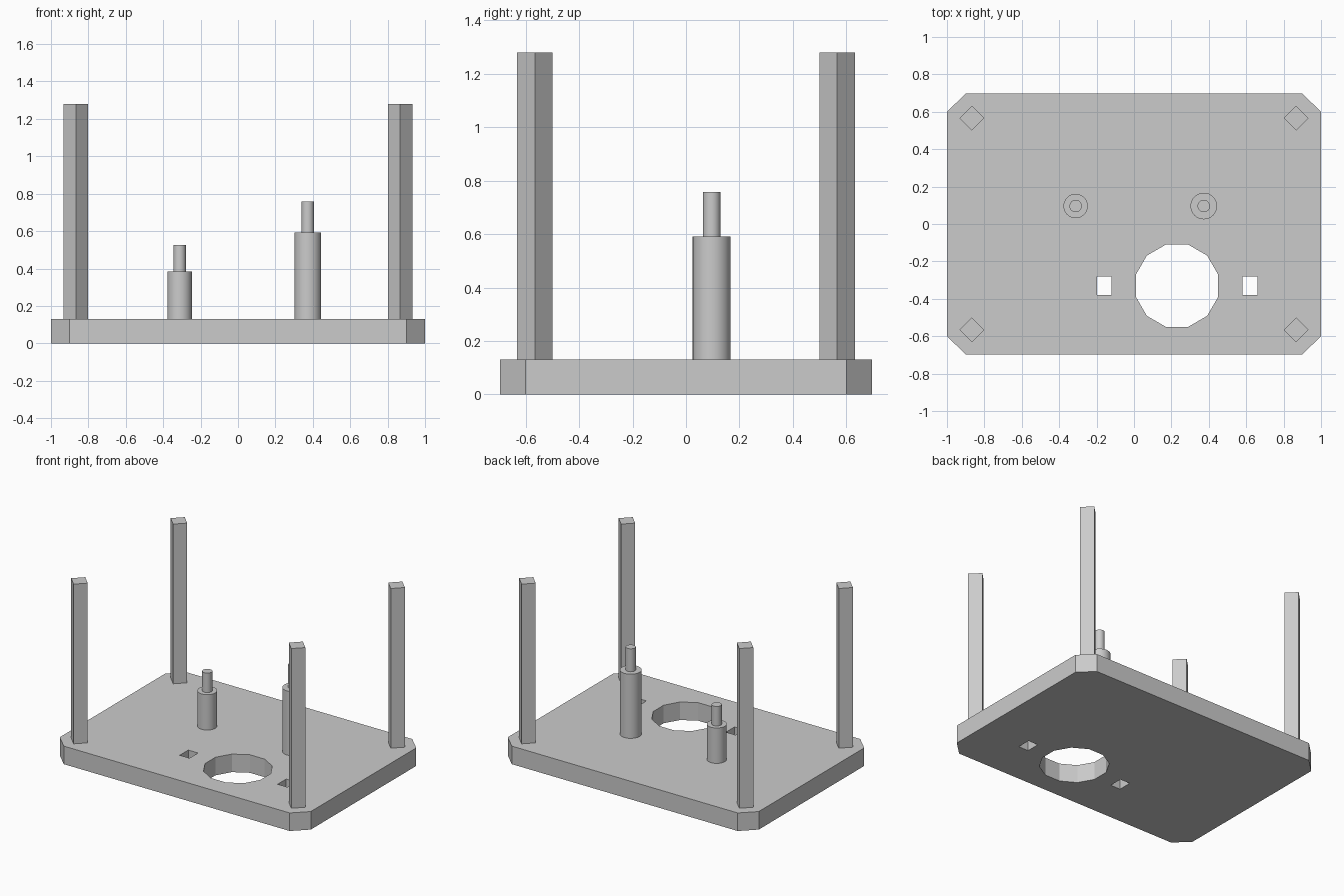
import bpy, bmesh
from math import radians, cos, sin, pi

cube = bpy.data.objects.get("Cube")
if cube:
    bpy.data.objects.remove(cube)

grey = bpy.data.materials.new("plain grey")
grey.use_nodes = True
colour = (0.6, 0.6, 0.6, 1)
grey.diffuse_color = colour
grey.node_tree.nodes["Principled BSDF"].inputs["Base Color"].default_value = colour

PLATE_TOP = 0.13
PEG_Y = 0.096


def prism(name, outline, z0, z1):
    """Extrude a closed counter-clockwise outline from z0 to z1."""
    bm = bmesh.new()
    base = bm.faces.new([bm.verts.new((x, y, z0)) for x, y in outline])
    top = bmesh.ops.extrude_face_region(bm, geom=[base], use_keep_orig=True)["geom"]
    bmesh.ops.translate(bm, vec=(0, 0, z1 - z0),
                        verts=[v for v in top if isinstance(v, bmesh.types.BMVert)])
    bmesh.ops.recalc_face_normals(bm, faces=bm.faces)
    mesh = bpy.data.meshes.new(name)
    bm.to_mesh(mesh)
    bm.free()
    mesh.materials.append(grey)
    obj = bpy.data.objects.new(name, mesh)
    bpy.context.collection.objects.link(obj)
    return obj


def ring(x, y, radius, sides, turn=0.0):
    angles = [turn + 2 * pi * i / sides for i in range(sides)]
    return [(x + radius * cos(a), y + radius * sin(a)) for a in angles]


def rectangle(x, y, hx, hy):
    return [(x - hx, y - hy), (x + hx, y - hy), (x + hx, y + hy), (x - hx, y + hy)]


# Base plate with chamfered corners
plate = prism("base_plate", [(-0.9, -0.697), (0.9, -0.697), (1, -0.6), (1, 0.6),
                             (0.9, 0.697), (-0.9, 0.697), (-1, 0.6), (-1, -0.6)],
              0, PLATE_TOP)

# Openings: a twelve-sided hole between two small slots
hole_x, hole_y = 0.23, -0.33
openings = [ring(hole_x, hole_y, 0.228, 12, radians(15))]
openings += [rectangle(hole_x + s * 0.39, hole_y, 0.039, 0.049) for s in (-1, 1)]
for outline in openings:
    cutter = prism("opening_cutter", outline, -0.1, 0.3)
    cutter.hide_render = True
    cut = plate.modifiers.new("opening", 'BOOLEAN')
    cut.operation = 'DIFFERENCE'
    cut.solver = 'EXACT'
    cut.object = cutter
    bpy.context.view_layer.objects.active = plate
    bpy.ops.object.modifier_apply(modifier=cut.name)
    bpy.data.objects.remove(cutter)

# Square corner posts, turned to stand on the diagonal
for side, sx in (("left", 1), ("right", -1)):
    for end, sy in (("front", -1), ("back", 1)):
        prism(f"{end}_{side}_post", ring(sx * 0.867, sy * 0.566, 0.066, 4),
              PLATE_TOP, 1.28)

# Stepped round pegs: a thick body with a thin pin on top
for side, x, radius, shoulder, tip in (("right", -0.312, 0.065, 0.385, 0.525),
                                       ("left", 0.373, 0.071, 0.592, 0.757)):
    parts = [prism(f"{side}_peg_body", ring(x, PEG_Y, radius, 32), PLATE_TOP, shoulder),
             prism(f"{side}_peg_pin", ring(x, PEG_Y, 0.033, 32), shoulder, tip)]
    bpy.ops.object.select_all(action='DESELECT')
    for part in parts:
        part.select_set(True)
    bpy.context.view_layer.objects.active = parts[0]
    bpy.ops.object.shade_smooth_by_angle(angle=radians(30))
